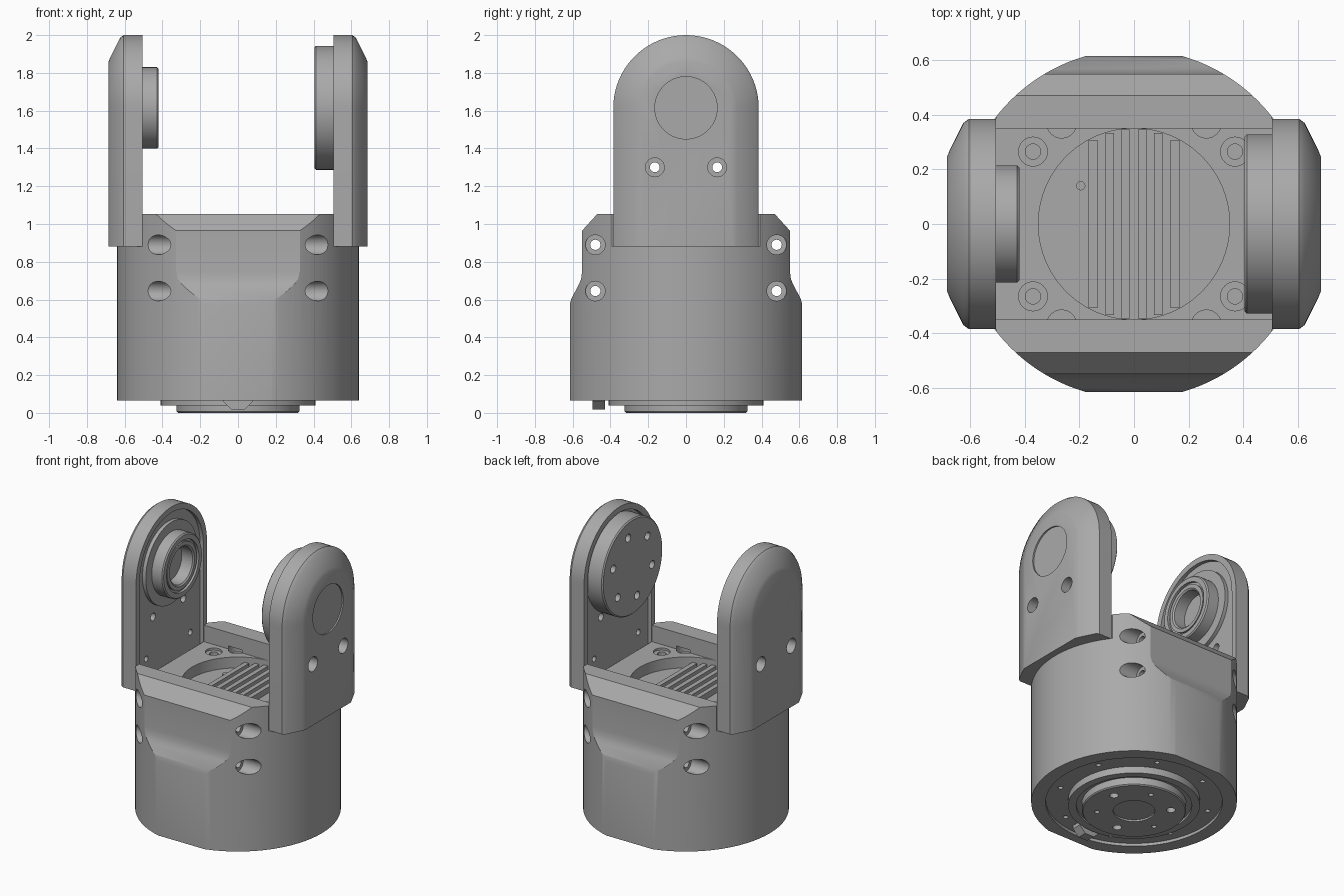
import bpy, bmesh, math
from mathutils import Matrix

if "Cube" in bpy.data.objects:
    bpy.data.objects.remove(bpy.data.objects["Cube"])

metal = bpy.data.materials.new("satin grey")
metal.use_nodes = True
GREY = (0.4, 0.4, 0.4, 1)
metal.diffuse_color = GREY
metal.node_tree.nodes["Principled BSDF"].inputs["Base Color"].default_value = GREY

PIVOT = 1.615    # height of the yoke axis
BASE = 0.88      # height where the arms meet the body
ARM_IN = 0.505   # inner face of the arms
HALF = 0.385     # half width of an arm


def make(name, bm):
    bmesh.ops.recalc_face_normals(bm, faces=bm.faces[:])
    mesh = bpy.data.meshes.new(name)
    bm.to_mesh(mesh)
    bm.free()
    ob = bpy.data.objects.new(name, mesh)
    bpy.context.collection.objects.link(ob)
    return ob


def boolean(ob, bm, op="DIFFERENCE"):
    cutter = make("cutter", bm)
    cutter.hide_render = True
    mod = ob.modifiers.new("cut", "BOOLEAN")
    mod.operation, mod.solver, mod.object = op, "EXACT", cutter
    bpy.context.view_layer.update()
    result = ob.evaluated_get(bpy.context.evaluated_depsgraph_get())
    mesh = bpy.data.meshes.new_from_object(result)
    ob.modifiers.clear()
    ob.data = mesh
    bpy.data.objects.remove(cutter)


def finish(ob):
    ob.data.materials.clear()
    ob.data.materials.append(metal)
    for p in ob.data.polygons:
        p.use_smooth = True
    ob.data.set_sharp_from_angle(angle=math.radians(28))


def box(bm, x, y, z):
    size = [b - a for a, b in (x, y, z)]
    mid = [(a + b) / 2 for a, b in (x, y, z)]
    bmesh.ops.create_cube(bm, size=1, matrix=Matrix.Translation(mid) @ Matrix.Diagonal((*size, 1)))
    return bm


def cyl(bm, axis, r, a, b, u, v, seg=32):
    # axis X: centre (u, v) is (y, z); axis Z: centre is (x, y)
    m = (a + b) / 2
    if axis == "X":
        mat = Matrix.Translation((m, u, v)) @ Matrix.Rotation(math.pi / 2, 4, "Y")
    else:
        mat = Matrix.Translation((u, v, m))
    bmesh.ops.create_cone(bm, cap_ends=True, segments=seg, radius1=r, radius2=r,
                          depth=abs(b - a), matrix=mat)
    return bm


def lathe(profile, seg=72):
    bm = bmesh.new()
    vs = [bm.verts.new((r, 0, h)) for r, h in profile]
    edges = [bm.edges.new(pair) for pair in zip(vs, vs[1:])]
    bmesh.ops.spin(bm, geom=vs + edges, cent=(0, 0, 0), axis=(0, 0, 1),
                   angle=math.tau, steps=seg)
    bmesh.ops.remove_doubles(bm, verts=bm.verts[:], dist=1e-5)
    return bm


def loft(rings):
    bm = bmesh.new()
    loops = [[bm.verts.new(p) for p in ring] for ring in rings]
    n = len(loops[0])
    for a, b in zip(loops, loops[1:]):
        for i in range(n):
            j = (i + 1) % n
            bm.faces.new((a[i], a[j], b[j], b[i]))
    bm.faces.new(loops[0])
    bm.faces.new(loops[-1])
    return bm


def around(radius, count, start=0.0):
    for i in range(count):
        t = start + math.tau * i / count
        yield radius * math.cos(t), radius * math.sin(t)


corners = [(sx, sy) for sx in (-1, 1) for sy in (-1, 1)]

# Body: round housing trimmed by a side profile with scooped front and back
body = make("body", cyl(bmesh.new(), "Z", 0.64, 0.065, 1.053, 0, 0, 128))
half = [(0.615, 0), (0.615, 0.575), (0.607, 0.605), (0.567, 0.68), (0.555, 0.71),
        (0.55, 0.75), (0.55, 0.965), (0.47, 1.053), (0.46, 1.2)]
side = half + [(-y, z) for y, z in reversed(half)]
boolean(body, loft([[(x, y, z) for y, z in side] for x in (-0.8, 0.8)]), "INTERSECT")

# Seats for the arms, channel between the walls, round well
seats = bmesh.new()
for s in (-1, 1):
    box(seats, sorted((s * ARM_IN, s * 0.9)), (-0.8, 0.8), (BASE, 1.3))
boolean(body, seats)
boolean(body, box(bmesh.new(), (-0.7, 0.7), (-0.35, 0.35), (0.94, 1.3)))
boolean(body, cyl(bmesh.new(), "Z", 0.35, 0.865, 1.2, 0, 0, 96))

# Cross holes with counterbores
bolts, bores = bmesh.new(), bmesh.new()
for s in (-1, 1):
    for z in (0.645, 0.89):
        cyl(bolts, "X", 0.027, -0.8, 0.8, s * 0.48, z, 24)
        for t in (-1, 1):
            cyl(bores, "X", 0.052, t * 0.34, t * 0.8, s * 0.48, z)
boolean(body, bolts)
boolean(body, bores)

# Screw pockets in the channel floor
pockets, sockets = bmesh.new(), bmesh.new()
for sx, sy in corners:
    cyl(pockets, "Z", 0.053, 0.925, 0.96, sx * 0.37, sy * 0.265)
    cyl(pockets, "Z", 0.055, 0.90, 0.96, sx * 0.265, sy * 0.37)
    cyl(sockets, "Z", 0.028, 0.89, 0.96, sx * 0.37, sy * 0.265, 24)
boolean(body, pockets)
boolean(body, sockets)

# Underside recess with its small holes
boolean(body, cyl(bmesh.new(), "Z", 0.55, 0.0, 0.085, 0, 0, 96))
drill = bmesh.new()
for x, y in around(0.48, 8, math.pi / 8):
    cyl(drill, "Z", 0.016, 0.0, 0.13, x, y, 16)
boolean(body, drill)
finish(body)

# Cooling ribs in the well
ribs = bmesh.new()
for i in range(6):
    x = -0.15 + i * 0.06
    y = math.sqrt(0.35 ** 2 - (abs(x) + 0.016) ** 2)
    box(ribs, (x - 0.016, x + 0.016), (-y, y), (0.855, 0.905))
finish(make("cooling_ribs", ribs))
finish(make("well_peg", cyl(bmesh.new(), "Z", 0.017, 0.855, 0.885, -0.195, 0.14, 16)))

# Output flange under the body
flange = make("output_flange", lathe([
    (0, 0.012), (0.13, 0.012), (0.13, 0), (0.318, 0), (0.325, 0.007), (0.325, 0.055),
    (0.36, 0.055), (0.36, 0.038), (0.41, 0.038), (0.41, 0.1), (0, 0.1)]))
drill = bmesh.new()
for radius, start in ((0.028, 0.3), (0.016, 0.3 + math.pi / 3)):
    for x, y in around(0.23, 3, start):
        cyl(drill, "Z", radius, -0.05, 0.04, x, y, 24)
boolean(flange, drill)
finish(flange)

# Index key at the front of the underside
key = [(-0.08, 0.1), (-0.08, 0.062), (-0.035, 0.018), (0.035, 0.018), (0.08, 0.062), (0.08, 0.1)]
finish(make("index_key", loft([[(x, y, z) for x, z in key] for y in (-0.495, -0.43)])))


def arch(x, w, low):
    steps = 40
    arc = [(x, w * math.cos(math.pi * i / steps), PIVOT + w * math.sin(math.pi * i / steps))
           for i in range(steps + 1)]
    return [(x, w, low)] + arc + [(x, -w, low)]


# Arms with chamfered outer edge, inner pocket and bolt holes
for s, name in ((1, "left_arm"), (-1, "right_arm")):
    section = ((ARM_IN, HALF), (0.605, HALF), (0.625, 0.37), (0.676, 0.268), (0.685, 0.245))
    arm = make(name, loft([arch(s * x, w, BASE) for x, w in section]))
    boolean(arm, loft([arch(s * x, HALF - 0.04, 0.92) for x in (0.4, ARM_IN + 0.025)]))
    holes, bores = bmesh.new(), bmesh.new()
    for y in (-1, 1):
        cyl(holes, "X", 0.026, s * 0.4, s * 0.8, y * 0.165, 1.3, 24)
        cyl(holes, "X", 0.02, s * 0.4, s * 0.58, y * 0.24, 1.04, 24)
        cyl(bores, "X", 0.05, s * 0.62, s * 0.8, y * 0.165, 1.3)
    boolean(arm, holes)
    boolean(arm, bores)
    if s > 0:  # shallow round cap seat
        boolean(arm, cyl(bmesh.new(), "X", 0.165, 0.675, 0.8, 0, PIVOT, 64))
    finish(arm)


def along_x(bm, x):
    bm.transform(Matrix.Translation((x, 0, PIVOT)) @ Matrix.Rotation(math.pi / 2, 4, "Y"))
    return bm


# Drive disc on the left arm
disc = make("drive_disc", along_x(lathe([
    (0, 0), (0.32, 0), (0.328, 0.008), (0.328, 0.14), (0, 0.14)]), 0.405))
drill = bmesh.new()
for y, z in around(0.22, 6, 0.3):
    cyl(drill, "X", 0.027, 0.35, 0.46, y, PIVOT + z, 24)
boolean(disc, drill)
finish(disc)

# Bearing boss on the right arm
finish(make("bearing_boss", along_x(lathe([
    (0, 0.03), (0.125, 0.03), (0.125, 0.112), (0.135, 0.12), (0.16, 0.12), (0.16, 0.108),
    (0.175, 0.108), (0.175, 0.125), (0.207, 0.125), (0.215, 0.117), (0.215, 0.04),
    (0.28, 0.04), (0.28, 0), (0, 0)]), -0.545)))
